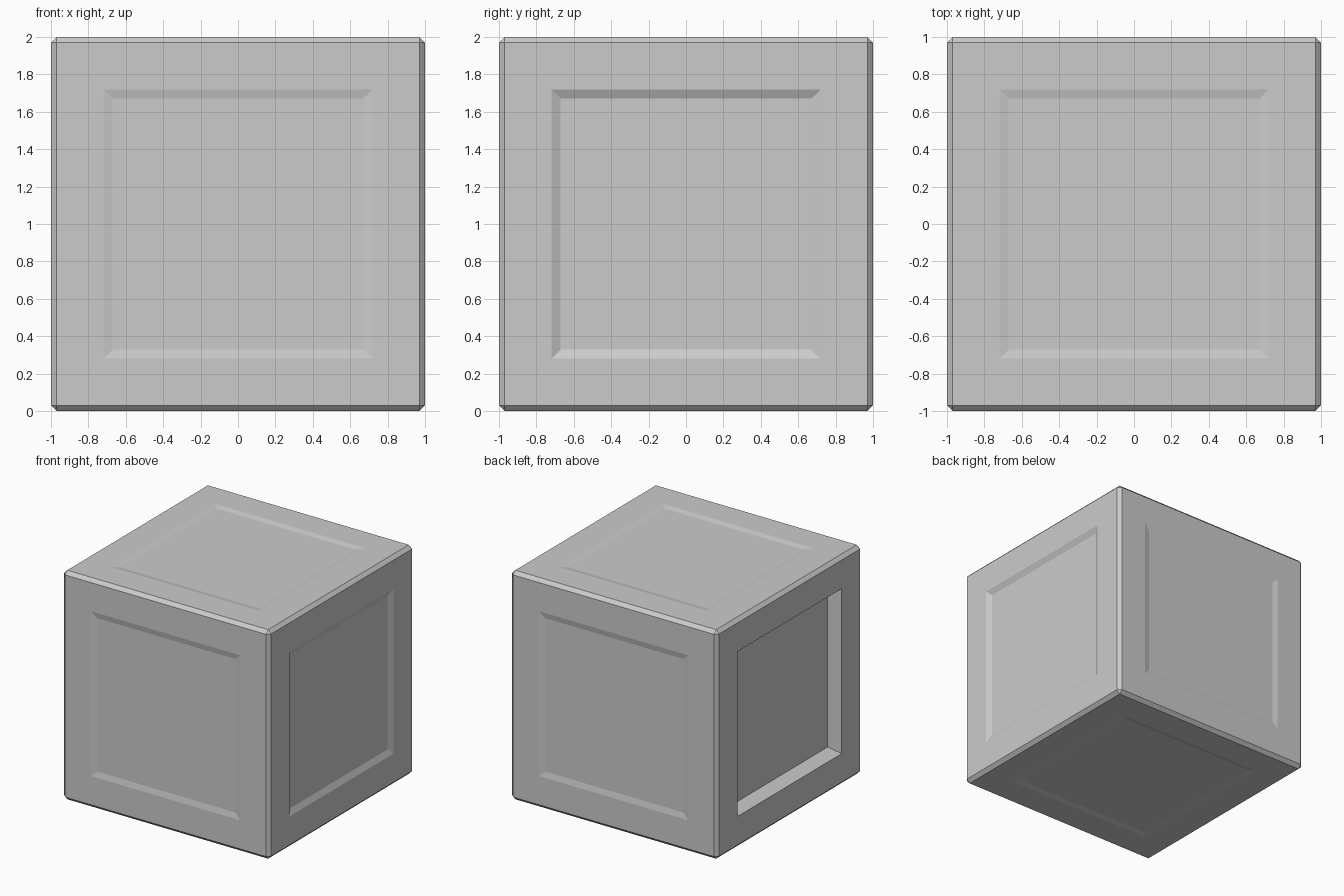
import bpy, bmesh
from mathutils import Vector

if "Cube" in bpy.data.objects:
    bpy.data.objects.remove(bpy.data.objects["Cube"])

CHAMFER = 0.03
PANEL = 0.72      # half width of each recess at the surface
SLOPE = 0.05      # width of the sloping recess border

# Recess depth for each side of the cube
DEPTHS = {
    (0, -1, 0): 0.01, (0, 1, 0): 0.01,
    (0, 0, 1): 0.01, (0, 0, -1): 0.01,
    (1, 0, 0): 0.023, (-1, 0, 0): 0.1,
}

bm = bmesh.new()

# Chamfered cube
bmesh.ops.create_cube(bm, size=2)
bmesh.ops.bevel(bm, geom=bm.edges[:], offset=CHAMFER, offset_type='OFFSET',
                segments=1, profile=0.5, affect='EDGES')

# Recessed panel with sloping borders on every side
for normal, depth in DEPTHS.items():
    n = Vector(normal)
    bm.normal_update()
    face = max(bm.faces, key=lambda f: f.calc_area() * (f.normal.dot(n) > 0.99))
    bmesh.ops.inset_region(bm, faces=[face], thickness=1 - CHAMFER - PANEL,
                           use_even_offset=True)
    bmesh.ops.inset_region(bm, faces=[face], thickness=SLOPE,
                           use_even_offset=True)
    bmesh.ops.translate(bm, verts=face.verts[:], vec=-n * depth)

# Stand on the ground
bmesh.ops.translate(bm, verts=bm.verts[:], vec=(0, 0, 1))
bmesh.ops.recalc_face_normals(bm, faces=bm.faces[:])

mesh = bpy.data.meshes.new("panelled_cube")
bm.to_mesh(mesh)
bm.free()
bpy.context.collection.objects.link(bpy.data.objects.new("panelled_cube", mesh))
